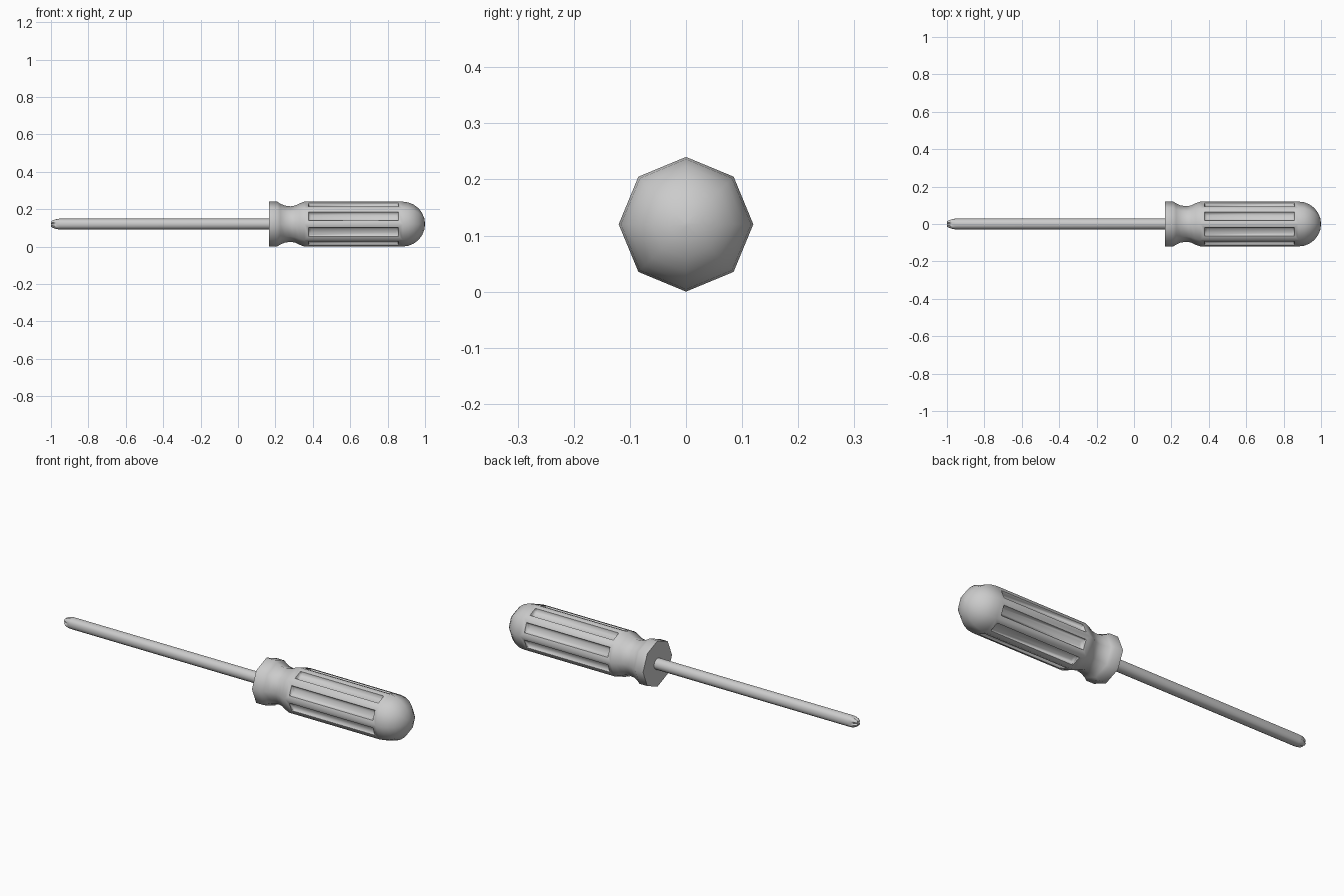
import bpy, bmesh, math

cube = bpy.data.objects.get("Cube")
if cube:
    bpy.data.objects.remove(cube, do_unlink=True)

AXIS_Z = 0.12

grey = bpy.data.materials.new("plain grey")
grey.use_nodes = True
grey.diffuse_color = (0.6, 0.6, 0.6, 1)
grey.node_tree.nodes["Principled BSDF"].inputs["Base Color"].default_value = (0.6, 0.6, 0.6, 1)


def loft(bm, profile, sides, radius_at=lambda i, x, r: r):
    """Rings of vertices along x, joined by quads and capped at both ends."""
    rings = []
    for x, r in profile:
        ring = []
        for i in range(sides):
            a = math.tau * i / sides
            rad = radius_at(i, x, r)
            ring.append(bm.verts.new((x, rad * math.cos(a), AXIS_Z + rad * math.sin(a))))
        rings.append(ring)
    bands = []
    for a, b in zip(rings, rings[1:]):
        bands.append([bm.faces.new((a[i], a[(i + 1) % sides], b[(i + 1) % sides], b[i]))
                      for i in range(sides)])
    bm.faces.new(rings[0])
    bm.faces.new(rings[-1])
    bmesh.ops.recalc_face_normals(bm, faces=bm.faces)
    return bands


def finish(bm, name, angle):
    mesh = bpy.data.meshes.new(name)
    bm.to_mesh(mesh)
    bm.free()
    mesh.materials.append(grey)
    obj = bpy.data.objects.new(name, mesh)
    bpy.context.collection.objects.link(obj)
    bpy.ops.object.select_all(action='DESELECT')
    obj.select_set(True)
    bpy.context.view_layer.objects.active = obj
    bpy.ops.object.shade_smooth_by_angle(angle=math.radians(angle))
    return obj


# Handle: collar, waist, eight-sided barrel and domed end
R = 0.12
DOME = 0.88
neck = [(0.165, R), (0.21, R), (0.225, 0.11), (0.25, 0.099), (0.28, 0.095),
        (0.305, 0.099), (0.33, 0.111), (0.355, R)]
dome = [(DOME + R * math.sin(t), R * math.cos(t))
        for t in (math.radians(d) for d in (0, 15, 30, 45, 60, 75, 88))]
bm = bmesh.new()
bands = loft(bm, neck + dome, 8)

# Lengthwise flutes sunk into each flat of the barrel
flutes = bands[len(neck) - 1]
for thickness, depth in ((0.021, 0), (0.005, -0.013), (0.009, -0.005)):
    bmesh.ops.inset_individual(bm, faces=flutes, thickness=thickness, depth=depth,
                               use_even_offset=True)
finish(bm, "handle", 50)

# Shaft with a tapered cross tip
TIP = -0.955


def notched(i, x, r):
    """Pull every fourth corner in toward the point to make the four slots."""
    if i % 4 or x > TIP:
        return r
    return r * (1 - 0.6 * (TIP - x) / (1 + TIP))


bm = bmesh.new()
loft(bm, [(-1, 0.015), (-0.99, 0.022), (-0.972, 0.028), (TIP, 0.029), (0.17, 0.029)],
     16, notched)
finish(bm, "shaft", 40)
